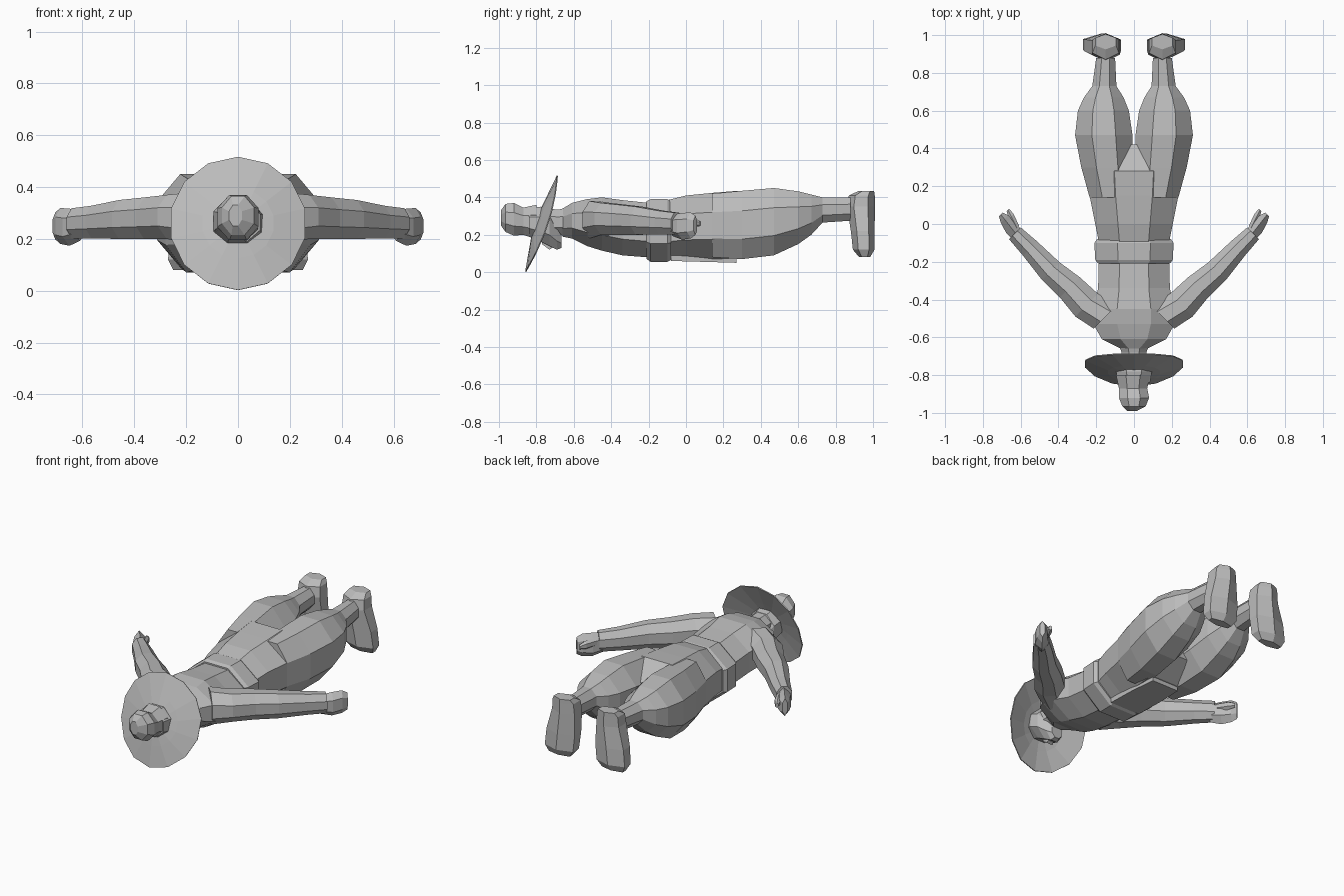
import bpy, bmesh, math
from mathutils import Vector

if "Cube" in bpy.data.objects:
    bpy.data.objects.remove(bpy.data.objects["Cube"])

grey = bpy.data.materials.new("plain_grey")
grey.use_nodes = True
grey.diffuse_color = (0.5, 0.5, 0.5, 1)
grey.node_tree.nodes["Principled BSDF"].inputs["Base Color"].default_value = (0.5, 0.5, 0.5, 1)

X, Y, Z = Vector((1, 0, 0)), Vector((0, 1, 0)), Vector((0, 0, 1))


def finish(name, bm):
    bmesh.ops.recalc_face_normals(bm, faces=bm.faces)
    mesh = bpy.data.meshes.new(name)
    bm.to_mesh(mesh)
    bm.free()
    mesh.materials.append(grey)
    obj = bpy.data.objects.new(name, mesh)
    bpy.context.collection.objects.link(obj)
    return obj


def loft(name, sections, u, v, sides=8, mirror=False):
    """Skin of flat-sided rings; a section is (centre, half size on u, half size on v)."""
    for side in ((1, -1) if mirror else (1,)):
        bm = bmesh.new()
        grow = 1 / math.cos(math.pi / sides)
        rings = []
        for centre, a, b in sections:
            ring = []
            for i in range(sides):
                t = math.tau * (i + 0.5) / sides
                p = Vector(centre) + (u * a * math.cos(t) + v * b * math.sin(t)) * grow
                ring.append(bm.verts.new((p.x * side, p.y, p.z)))
            rings.append(ring)
        for r, q in zip(rings, rings[1:]):
            for i in range(sides):
                j = (i + 1) % sides
                bm.faces.new((r[i], r[j], q[j], q[i]))
        bm.faces.new(rings[0])
        bm.faces.new(rings[-1])
        prefix = ("left_" if side > 0 else "right_") if mirror else ""
        finish(prefix + name, bm)


def along(rows):
    """Rows of (y, centre x, half width, low z, high z) become sections."""
    return [((x, y, (lo + hi) / 2), w, (hi - lo) / 2) for y, x, w, lo, hi in rows]


# Trunk
loft("torso", along([
    (-.66, 0, .07, .19, .34), (-.61, 0, .17, .18, .37), (-.53, 0, .215, .14, .39),
    (-.45, 0, .215, .115, .40), (-.34, 0, .19, .09, .385), (-.15, 0, .185, .075, .365)]), X, Z)
loft("belt", along([
    (-.21, 0, .19, .07, .38), (-.19, 0, .205, .055, .39),
    (-.10, 0, .21, .055, .39), (-.08, 0, .195, .065, .38)]), X, Z)
loft("hips", along([
    (-.10, 0, .185, .07, .385), (0, 0, .205, .075, .41), (.15, 0, .235, .07, .425),
    (.28, 0, .25, .075, .435), (.42, 0, .10, .16, .35)]), X, Z)
loft("front_flap", along([
    (-.08, 0, .10, .06, .12), (.1, 0, .10, .055, .12), (.27, 0, .09, .05, .12)]), X, Z, 4)

# Legs and feet
loft("leg", along([
    (.14, .12, .115, .08, .42), (.3, .142, .137, .07, .435), (.47, .16, .152, .09, .45),
    (.6, .162, .135, .15, .432), (.67, .16, .105, .20, .415),
    (.73, .157, .064, .265, .40), (.88, .15, .05, .275, .40)]), X, Z, mirror=True)
loft("foot", [
    ((.15, .965, .435), .055, .035), ((.15, .94, .41), .07, .06),
    ((.15, .935, .35), .075, .065), ((.165, .945, .22), .095, .055),
    ((.175, .95, .12), .095, .05), ((.18, .955, .08), .07, .025)], X, Y, 6, True)

# Arms and hands
across = Vector((1, -1, 0)).normalized()
loft("arm", [
    ((.15, -.49, .28), .09, .10), ((.25, -.43, .285), .085, .085),
    ((.34, -.335, .28), .075, .08), ((.44, -.25, .275), .066, .075),
    ((.55, -.13, .265), .053, .063), ((.63, -.05, .26), .044, .058)],
    across, Z, mirror=True)
loft("hand", [
    ((.61, -.07, .25), .032, .05), ((.65, -.02, .245), .038, .062),
    ((.685, .025, .25), .028, .06), ((.705, .05, .25), .014, .045)],
    across, Z, 6, True)
loft("thumb", [
    ((.62, -.02, .27), .016, .02), ((.65, .04, .265), .018, .022),
    ((.668, .075, .26), .009, .012)], across, Z, 6, True)

# Head, neck and hair
loft("neck", along([
    (-.76, 0, .07, .20, .34), (-.68, 0, .065, .20, .335), (-.62, 0, .09, .19, .35)]), X, Z)
loft("head", along([
    (-.84, 0, .085, .19, .34), (-.78, 0, .095, .165, .35), (-.73, 0, .085, .14, .34),
    (-.69, 0, .055, .12, .28), (-.665, 0, .035, .13, .21)]), X, Z)
loft("nose", along([(-.77, 0, .012, .15, .19), (-.73, 0, .022, .12, .18),
                    (-.715, 0, .018, .13, .17)]), X, Z, 4)
loft("hat_crown", along([
    (-.99, -.01, .025, .25, .33), (-.965, 0, .062, .215, .365), (-.92, 0, .08, .195, .37),
    (-.87, -.005, .075, .20, .345), (-.80, -.005, .09, .175, .36)]), X, Z)

# Thin, gently domed and side-drooping hat brim
bm = bmesh.new()
sides = 14
hub = bm.verts.new((0, -.815, .26))
rims = []
for r in (.14, .265):
    ring = []
    for i in range(sides):
        t = math.tau * i / sides
        x, z = r * math.sin(t), r * math.cos(t)
        drop = .15 * r + .035 * (x / .265) ** 2
        ring.append(bm.verts.new((x, -.815 + drop + z * .32, .26 + z * .97)))
    rims.append(ring)
for i in range(sides):
    j = (i + 1) % sides
    bm.faces.new((hub, rims[0][i], rims[0][j]))
    bm.faces.new((rims[0][i], rims[1][i], rims[1][j], rims[0][j]))
brim = finish("hat_brim", bm)
thick = brim.modifiers.new("thickness", 'SOLIDIFY')
thick.thickness = .006
